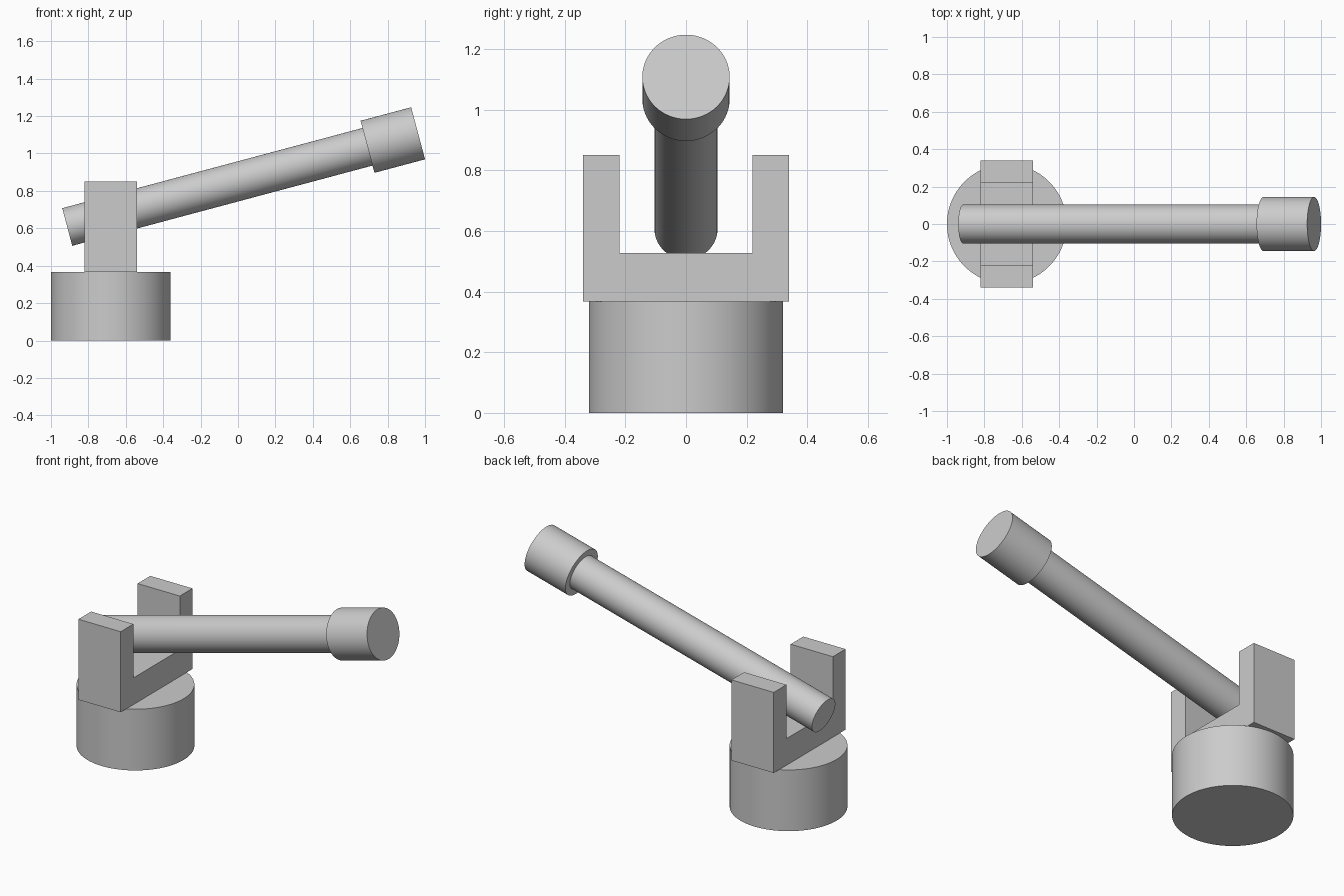
import bpy, bmesh
from math import radians
from mathutils import Vector

cube = bpy.data.objects.get("Cube")
if cube:
    bpy.data.objects.remove(cube, do_unlink=True)

grey = bpy.data.materials.new("plain grey")
grey.use_nodes = True
COLOUR = (0.6, 0.6, 0.6, 1)
grey.diffuse_color = COLOUR
grey.node_tree.nodes["Principled BSDF"].inputs["Base Color"].default_value = COLOUR


def cylinder(name, start, end, radius):
    """Smooth capped cylinder between two points."""
    start, end = Vector(start), Vector(end)
    axis = end - start
    bpy.ops.mesh.primitive_cylinder_add(
        vertices=96, radius=radius, depth=axis.length, location=(start + end) / 2,
        rotation=axis.to_track_quat('Z', 'Y').to_euler())
    obj = bpy.context.object
    obj.name = name
    obj.data.materials.append(grey)
    bpy.ops.object.shade_smooth_by_angle(angle=radians(30))
    return obj


def extrude_x(name, profile, x0, x1):
    """Flat-sided solid from a (y, z) outline swept along x."""
    bm = bmesh.new()
    face = bm.faces.new([bm.verts.new((x0, y, z)) for y, z in profile])
    swept = bmesh.ops.extrude_face_region(bm, geom=[face])["geom"]
    verts = [v for v in swept if isinstance(v, bmesh.types.BMVert)]
    bmesh.ops.translate(bm, verts=verts, vec=(x1 - x0, 0, 0))
    bmesh.ops.recalc_face_normals(bm, faces=bm.faces)
    mesh = bpy.data.meshes.new(name)
    bm.to_mesh(mesh)
    bm.free()
    mesh.materials.append(grey)
    obj = bpy.data.objects.new(name, mesh)
    bpy.context.collection.objects.link(obj)
    return obj


# Round pedestal
BASE_TOP = 0.367
cylinder("base", (-0.68, 0, 0), (-0.68, 0, BASE_TOP), 0.32)

# U-shaped yoke: half outline mirrored across y
half = [(0.34, BASE_TOP), (0.34, 0.85), (0.22, 0.85), (0.22, 0.527)]
outline = half + [(-y, z) for y, z in reversed(half)]
extrude_x("yoke", outline, -0.82, -0.54)

# Tilted barrel with a wider muzzle
breech = Vector((-0.913, 0, 0.607))
tip = Vector((0.963, 0, 1.108))
collar = tip - (tip - breech).normalized() * 0.28
cylinder("barrel", breech, collar + (tip - collar) * 0.1, 0.104)
cylinder("muzzle", collar, tip, 0.144)
